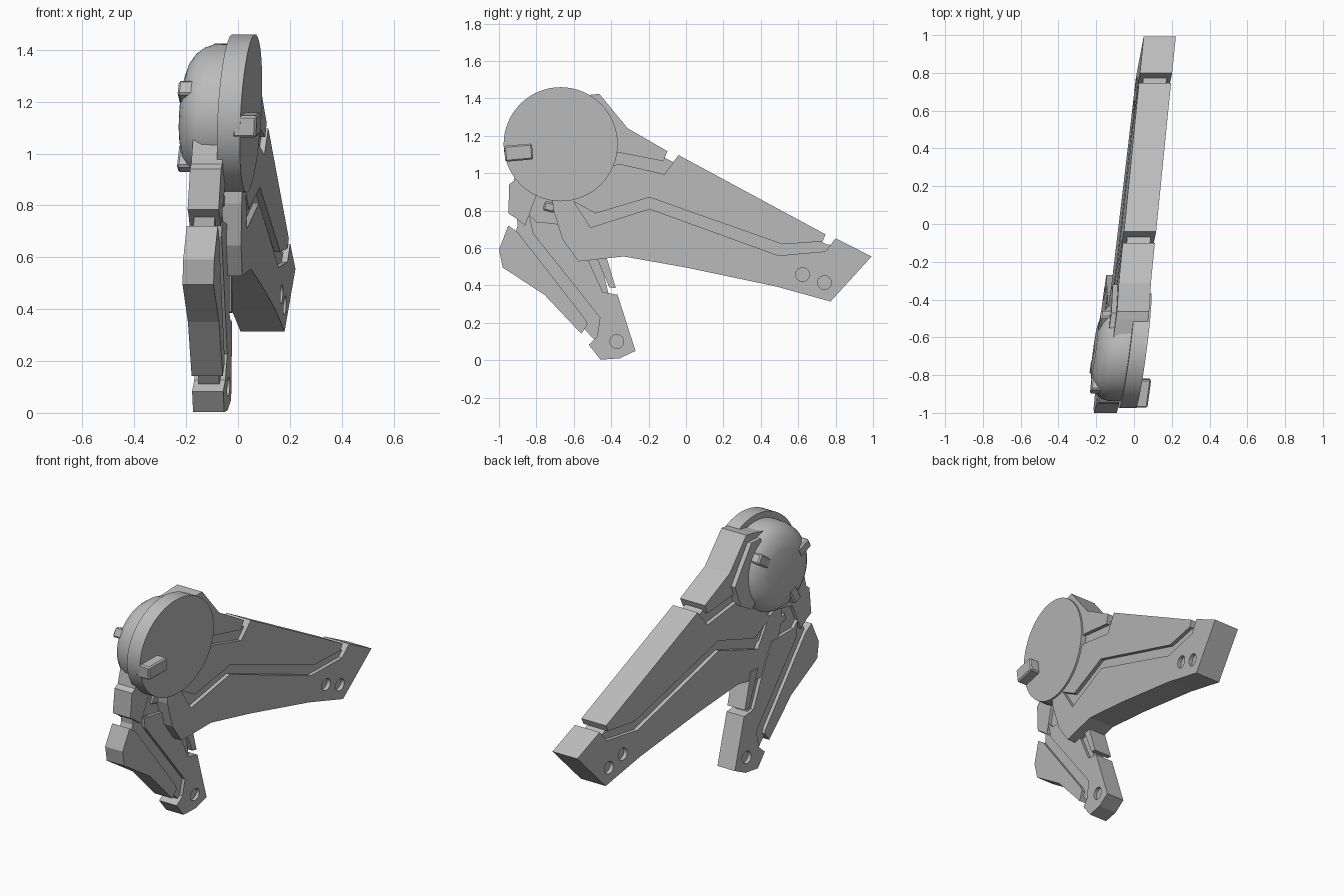
import bpy, bmesh, math
from mathutils import Matrix

if "Cube" in bpy.data.objects:
    bpy.data.objects.remove(bpy.data.objects["Cube"])

grey = bpy.data.materials.new("plain_grey")
grey.use_nodes = True
GREY = (0.5, 0.5, 0.5, 1)
grey.diffuse_color = GREY
grey.node_tree.nodes["Principled BSDF"].inputs["Base Color"].default_value = GREY

# The whole limb leans sideways: x shifts with y and z
LEAN = Matrix.Identity(4)
LEAN[0][1], LEAN[0][2] = 0.13, 0.055
HUB = (-0.67, 1.155)


def finish(name, bm, smooth=False):
    bmesh.ops.recalc_face_normals(bm, faces=bm.faces)
    mesh = bpy.data.meshes.new(name)
    bm.to_mesh(mesh)
    bm.free()
    mesh.transform(LEAN)
    mesh.materials.append(grey)
    ob = bpy.data.objects.new(name, mesh)
    bpy.context.collection.objects.link(ob)
    if smooth:
        bpy.ops.object.select_all(action='DESELECT')
        ob.select_set(True)
        bpy.context.view_layer.objects.active = ob
        bpy.ops.object.shade_smooth_by_angle(angle=math.radians(35))
    return ob


def plate(name, outline, centre, half):
    """Side outline in (y, z), extruded across x."""
    bm = bmesh.new()
    face = bm.faces.new([bm.verts.new((centre - half, y, z)) for y, z in outline])
    new = bmesh.ops.extrude_face_region(bm, geom=[face])["geom"]
    bmesh.ops.translate(bm, vec=(2 * half, 0, 0),
                        verts=[v for v in new if isinstance(v, bmesh.types.BMVert)])
    return finish(name, bm)


def lathe(name, profile, steps=64):
    """Profile of (x, radius) spun about the hub axis."""
    bm = bmesh.new()
    y, z = HUB
    vs = [bm.verts.new((x, y, z + r)) for x, r in profile]
    es = [bm.edges.new(pair) for pair in zip(vs, vs[1:])]
    bmesh.ops.spin(bm, geom=vs + es, cent=(0, y, z), axis=(1, 0, 0),
                   angle=math.tau, steps=steps, use_merge=True)
    bmesh.ops.remove_doubles(bm, verts=bm.verts, dist=0.0005)
    return finish(name, bm, True)


def block(name, x, y, z, size, turn=0):
    bm = bmesh.new()
    bmesh.ops.create_cube(bm, size=1, matrix=Matrix.Translation((x, y, z))
                          @ Matrix.Rotation(turn, 4, 'X') @ Matrix.Diagonal((*size, 1)))
    bmesh.ops.bevel(bm, geom=bm.edges[:], offset=0.008, segments=1, affect='EDGES')
    return finish(name, bm)


def drill(ob, y, z, radius=0.037):
    circle = [(y + radius * math.cos(i * math.tau / 24),
               z + radius * math.sin(i * math.tau / 24)) for i in range(24)]
    cutter = plate("hole_cutter", circle, 0, 0.5)
    cutter.hide_render = True
    mod = ob.modifiers.new("hole", 'BOOLEAN')
    mod.operation, mod.object, mod.solver = 'DIFFERENCE', cutter, 'EXACT'
    bpy.context.view_layer.objects.active = ob
    bpy.ops.object.modifier_apply(modifier=mod.name)
    bpy.data.objects.remove(cutter)


# Upper arm: recessed core with three raised shells
ARM, ARM_HALF = -0.023, 0.085
plate("arm_core", [(-.6, 1.36), (-.48, 1.37), (-.34, 1.2), (-.07, 1.06), (.75, .62),
                   (.82, .61), (.95, .54), (.77, .34), (0, .53), (-.33, .59),
                   (-.56, .56), (-.68, .8)], ARM, 0.062)
lower_shell = plate("arm_lower_shell", [
    (-.62, .88), (-.51, .71), (-.195, .81), (.495, .56), (.746, .582), (.80, .652),
    (.992, .555), (.773, .314), (.484, .394), (0, .496), (-.334, .555), (-.575, .528),
    (-.66, .646), (-.71, .807), (-.72, .92)], ARM, ARM_HALF)
drill(lower_shell, .623, .458)
drill(lower_shell, .74, .415)
plate("arm_upper_shell", [
    (-.04, 1.097), (.746, .673), (.73, .635), (.516, .62), (-.195, .871), (-.484, .785),
    (-.62, .86), (-.55, 1.0), (-.356, 1.05), (-.115, .995)], ARM, ARM_HALF)
plate("arm_hip_shell", [
    (-.505, 1.42), (-.463, 1.424), (-.313, 1.241), (-.10, 1.118), (-.12, 1.064),
    (-.356, 1.11), (-.6, 1.08), (-.62, 1.4)], ARM, ARM_HALF)
plate("hip_flange", [
    (-.55, 1.38), (-.47, 1.38), (-.38, 1.25), (-.32, 1.16), (-.36, 1.03), (-.45, .98),
    (-.55, 1.1)], -0.09, 0.045)

# Shoulder hub: flat disc, rounded dome, claws and knob
lathe("shoulder_disc", [(.0735, 0), (.0735, .305), (-.015, .305), (-.015, 0)])
lathe("shoulder_dome", [(-.01, 0), (-.01, .268), (-.08, .266), (-.115, .255), (-.145, .232),
                        (-.167, .2), (-.18, .16), (-.186, .135), (-.188, 0)])
for i, angle in enumerate((35, 155, 245)):
    a = math.radians(angle)
    block(f"dome_claw_{i + 1}", -0.155, HUB[0] + .19 * math.cos(a),
          HUB[1] + .19 * math.sin(a), (.06, .1, .06), a)
block("disc_knob", .09, -.895, 1.11, (.09, .15, .085), math.radians(5))

# Lower leg: recessed core, main shell, front shin and rear strip
LEG, LEG_HALF = -0.054, 0.06
plate("leg_core", [
    (-.88, 1.02), (-.91, .82), (-.9, .72), (-.94, .6), (-.75, .4), (-.5, .12), (-.42, .04),
    (-.32, .07), (-.41, .34), (-.46, .54), (-.55, .8), (-.6, 1.05)], LEG, 0.04)
main_shell = plate("leg_main_shell", [
    (-.84, .78), (-.82, .68), (-.46, .228), (-.475, .126), (-.52, .083), (-.457, .003),
    (-.355, .01), (-.27, .05), (-.366, .35), (-.445, .365), (-.52, .53), (-.62, .72),
    (-.74, .735), (-.8, .74)], LEG, LEG_HALF)
drill(main_shell, -.37, .1)
plate("leg_top_shell", [
    (-.9, 1.08), (-.92, .96), (-.945, .94), (-.95, .785), (-.91, .76), (-.86, .72),
    (-.8, .88), (-.66, .9), (-.66, 1.1)], LEG, LEG_HALF)
plate("leg_shin_shell", [
    (-.95, .72), (-1, .592), (-.98, .496), (-.757, .35), (-.56, .142), (-.527, .19),
    (-.535, .215), (-.9, .685)], LEG, LEG_HALF)
plate("leg_rear_strip", [
    (-.5, .6), (-.41, .39), (-.375, .385), (-.44, .6)], LEG, LEG_HALF)
block("leg_hinge_pin", LEG, -.73, .82, (.1, .06, .05), math.radians(-15))
